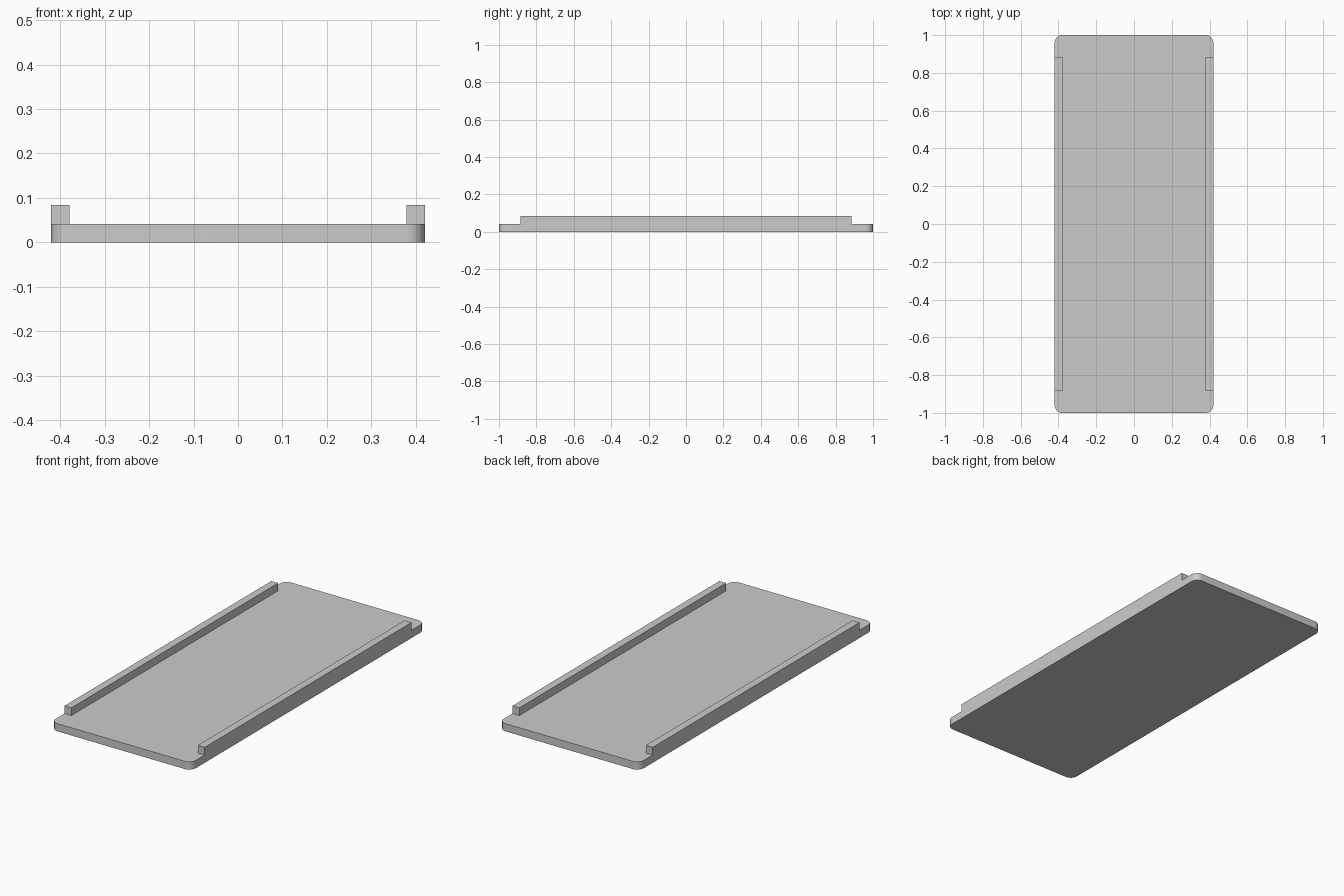
import bpy
import bmesh
import math
from mathutils import Matrix, Vector

default_cube = bpy.data.objects.get("Cube")
if default_cube:
    bpy.data.objects.remove(default_cube, do_unlink=True)

HALF_WIDTH = 0.42
PLATE_TOP = 0.042
RAIL_TOP = 0.084
RAIL_WIDTH = 0.041
RAIL_LENGTH = 1.77

# Single grey material
GREY = (0.6, 0.6, 0.6, 1)
grey = bpy.data.materials.new("plain grey")
grey.use_nodes = True
grey.diffuse_color = GREY
grey.node_tree.nodes["Principled BSDF"].inputs["Base Color"].default_value = GREY


def box(name, size, centre, corner_radius=0):
    """Box whose upright edges can be rounded."""
    bm = bmesh.new()
    matrix = Matrix.Translation(centre) @ Matrix.Diagonal((*size, 1))
    bmesh.ops.create_cube(bm, size=1, matrix=matrix)
    if corner_radius:
        upright = [e for e in bm.edges
                   if abs(e.verts[0].co.z - e.verts[1].co.z) > size[2] / 2]
        bmesh.ops.bevel(bm, geom=upright, offset=corner_radius,
                        segments=10, profile=0.5, affect="EDGES")
    mesh = bpy.data.meshes.new(name)
    bm.to_mesh(mesh)
    bm.free()
    mesh.materials.append(grey)
    obj = bpy.data.objects.new(name, mesh)
    bpy.context.collection.objects.link(obj)
    return obj


# Flat plate with rounded corners
plate = box("base_plate", (2 * HALF_WIDTH, 2, PLATE_TOP),
            Vector((0, 0, PLATE_TOP / 2)), corner_radius=0.04)
bpy.ops.object.select_all(action="DESELECT")
plate.select_set(True)
bpy.context.view_layer.objects.active = plate
bpy.ops.object.shade_smooth_by_angle(angle=math.radians(30))

# Side rails, flush with the long edges
for name, side in (("left_rail", 1), ("right_rail", -1)):
    box(name, (RAIL_WIDTH, RAIL_LENGTH, RAIL_TOP - PLATE_TOP),
        Vector((side * (HALF_WIDTH - RAIL_WIDTH / 2), 0,
                (PLATE_TOP + RAIL_TOP) / 2)))
